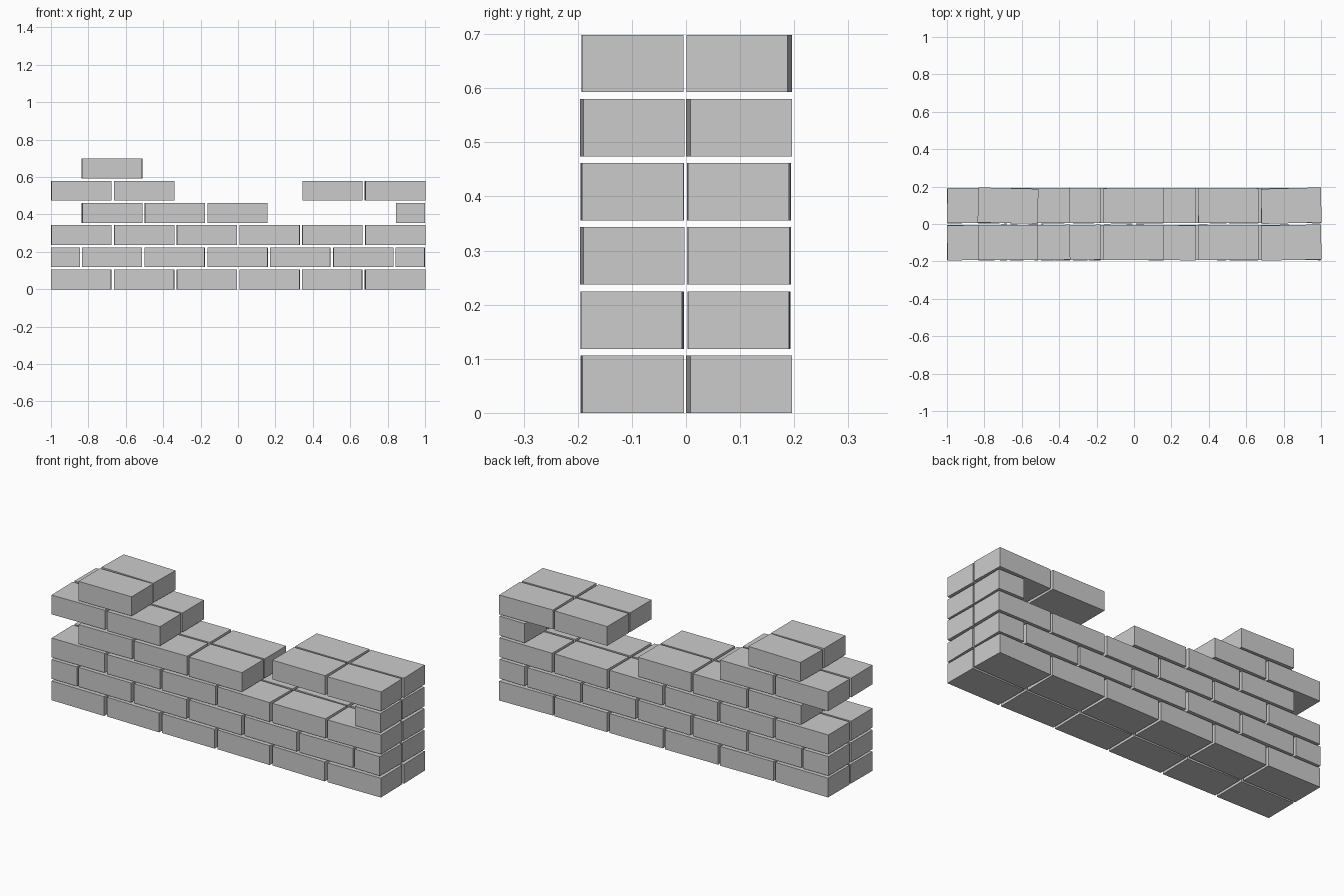
import bpy, math, random

if "Cube" in bpy.data.objects:
    bpy.data.objects.remove(bpy.data.objects["Cube"])

random.seed(4)

# Brick proportions and wall spacing
LENGTH, DEPTH, HEIGHT = 0.321, 0.187, 0.106
PITCH, COURSE = 0.3357, 0.1185
HALF = 0.154

mat = bpy.data.materials.new("light grey brick")
mat.diffuse_color = (0.6, 0.6, 0.6, 1)
mat.use_nodes = True
mat.node_tree.nodes["Principled BSDF"].inputs["Base Color"].default_value = mat.diffuse_color


def brick(name, x0, x1, y, z, yaw):
    bpy.ops.mesh.primitive_cube_add(size=1, location=((x0 + x1) / 2, y, z + HEIGHT / 2),
                                    rotation=(0, 0, math.radians(yaw)))
    ob = bpy.context.object
    ob.name = name
    ob.scale = (x1 - x0, DEPTH, HEIGHT)
    ob.data.materials.append(mat)


def whole(slots, start):
    """Full bricks at the given slots of a course."""
    return [(start + i * PITCH, start + i * PITCH + LENGTH) for i in slots]


EVEN, ODD = -0.9985, -0.834
left_half = (-0.999, -0.999 + HALF)
right_half = (0.999 - HALF, 0.999)

# Courses from the ground up, broken away towards the top
courses = [
    whole(range(6), EVEN),
    [left_half] + whole(range(5), ODD) + [right_half],
    whole(range(6), EVEN),
    whole(range(3), ODD) + [right_half],
    whole((0, 1, 4, 5), EVEN),
    whole((0,), ODD),
]

# Slight hand-laid twist of the right-hand end bricks, in degrees (front, back)
end_twist = [(0.6, 1.5), (-1.0, -0.6), (1.2, 0.0), (0.5, -0.9), (1.2, 1.5), (0.3, -1.4)]

# Two leaves of brickwork, front and back
for row, spans in enumerate(courses):
    for side, (leaf, y) in enumerate((("front", -0.0992), ("back", 0.0980))):
        for i, (x0, x1) in enumerate(spans):
            last = i == len(spans) - 1
            yaw = end_twist[row][side] if last else random.uniform(-1, 1)
            brick(f"{leaf}_brick_{row + 1}_{i + 1}", x0, x1, y, row * COURSE, yaw)
